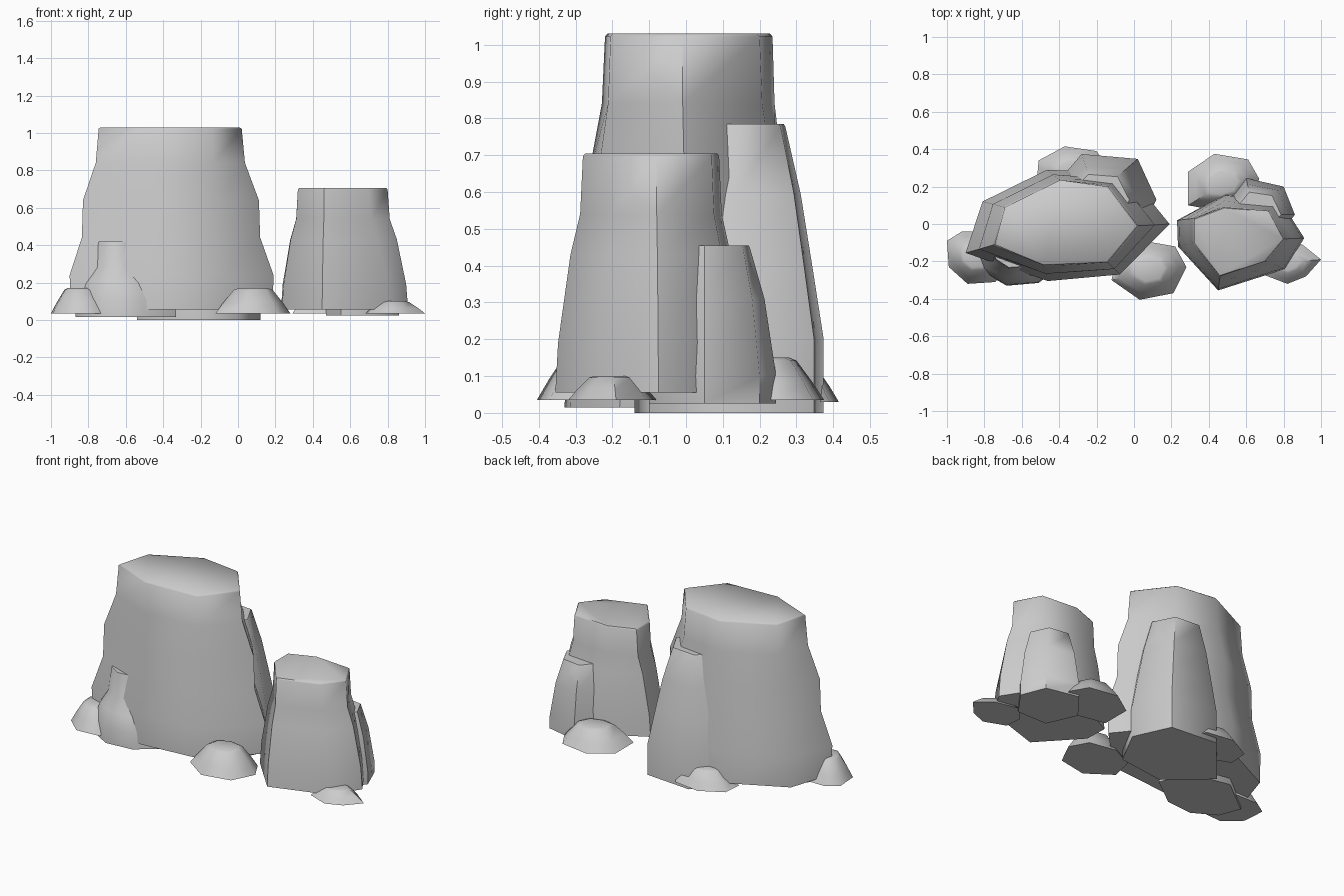
import bpy, bmesh, math

if "Cube" in bpy.data.objects:
    bpy.data.objects.remove(bpy.data.objects["Cube"])


def loft(name, rings):
    """Skin a stack of equal-count 3D rings and cap both ends."""
    bm = bmesh.new()
    loops = [[bm.verts.new(p) for p in ring] for ring in rings]
    n = len(loops[0])
    for a, b in zip(loops, loops[1:]):
        for i in range(n):
            j = (i + 1) % n
            bm.faces.new((a[i], a[j], b[j], b[i]))
    bm.faces.new(loops[0])
    bm.faces.new(loops[-1])
    bmesh.ops.recalc_face_normals(bm, faces=bm.faces)
    me = bpy.data.meshes.new(name)
    bm.to_mesh(me)
    bm.free()
    ob = bpy.data.objects.new(name, me)
    bpy.context.collection.objects.link(ob)
    bpy.ops.object.select_all(action='DESELECT')
    ob.select_set(True)
    bpy.context.view_layer.objects.active = ob
    bpy.ops.object.shade_smooth_by_angle(angle=math.radians(55))
    return ob


def scaled(poly, s):
    cx = sum(p[0] for p in poly) / len(poly)
    cy = sum(p[1] for p in poly) / len(poly)
    return [(cx + (x - cx) * s, cy + (y - cy) * s) for x, y in poly]


def pillar(name, base, top, levels):
    """Blend from base outline to top outline; levels are (z, blend)."""
    rings = [[(a[0] + (b[0] - a[0]) * t, a[1] + (b[1] - a[1]) * t, z)
              for a, b in zip(base, top)] for z, t in levels]
    # small softened rim
    z = levels[-1][0]
    rings[-1] = [(x, y, z - 0.008) for x, y, _ in rings[-1]]
    rings.append([(x, y, z) for x, y in scaled(top, 0.97)])
    return loft(name, rings)


def stone(name, base, z0, z1):
    """Low dome-shaped stone with a small flat top."""
    prof = [(1.0, 0.0), (0.8, 0.42), (0.52, 0.93), (0.40, 1.0)]
    return loft(name, [[(x, y, z0 + (z1 - z0) * h) for x, y in scaled(base, s)]
                       for s, h in prof])


# Tall main rock
pillar("main_rock",
       [(-.90, -.155), (-.46, -.305), (-.075, -.27), (.19, 0), (-.03, .27), (-.465, .29), (-.81, .12)],
       [(-.745, -.11), (-.485, -.22), (-.14, -.205), (.02, -.01), (-.14, .20), (-.395, .235), (-.69, .09)],
       [(.055, .03), (.24, 0), (.44, .42), (.64, .46), (.84, .9), (1.03, 1)])

# Rock leaning behind the main one
pillar("back_rock",
       [(-.54, .07), (-.30, -.14), (0, -.10), (.12, .13), (.02, .348), (-.28, .374)],
       [(-.43, .08), (-.28, -.04), (-.10, -.02), (-.02, .13), (-.085, .257), (-.245, .27)],
       [(0, 0), (.2, 0), (.4, .3), (.594, .6), (.785, 1)])

# Medium rock on the right
pillar("right_rock",
       [(.235, -.12), (.45, -.355), (.81, -.24), (.91, -.075), (.78, .13), (.49, .16), (.23, .02)],
       [(.32, -.10), (.46, -.28), (.70, -.20), (.80, -.08), (.72, .07), (.48, .09), (.32, .03)],
       [(.055, 0), (.19, .1), (.43, .55), (.54, .9), (.705, 1)])

# Rock behind the right one
pillar("right_back_rock",
       [(.47, .08), (.55, -.10), (.75, -.10), (.86, .05), (.80, .20), (.60, .245)],
       [(.53, .07), (.58, -.04), (.72, -.04), (.79, .05), (.74, .155), (.615, .174)],
       [(.025, 0), (.10, 0), (.31, .45), (.455, 1)])

# Small spur at the front left
pillar("front_spur",
       [(-.87, -.12), (-.82, -.25), (-.68, -.33), (-.51, -.315), (-.33, -.18), (-.40, 0), (-.65, .05)],
       [(-.78, -.10), (-.74, -.19), (-.67, -.235), (-.60, -.23), (-.48, -.14), (-.52, -.04), (-.65, 0)],
       [(.015, 0), (.11, .05), (.20, .35), (.28, .85), (.42, 1)])

# Scattered ground stones
stone("left_stone", [(-1, -.09), (-.99, -.23), (-.89, -.32), (-.74, -.31),
                     (-.66, -.17), (-.76, -.04), (-.92, -.04)], .035, .17)
stone("front_stone", [(-.12, -.30), (.03, -.405), (.21, -.37), (.28, -.23),
                      (.22, -.12), (.05, -.09), (-.09, -.16)], .035, .17)
stone("right_stone", [(.69, -.27), (.82, -.32), (.92, -.28), (1, -.19),
                      (.90, -.11), (.76, -.08), (.68, -.17)], .035, .10)
stone("right_rear_stone", [(.29, .10), (.45, .07), (.61, .12), (.67, .24),
                           (.61, .345), (.43, .375), (.29, .28)], .035, .15)
stone("left_rear_stone", [(-.52, .22), (-.36, .16), (-.19, .20), (-.14, .30),
                          (-.20, .39), (-.37, .415), (-.51, .34)], .03, .13)
